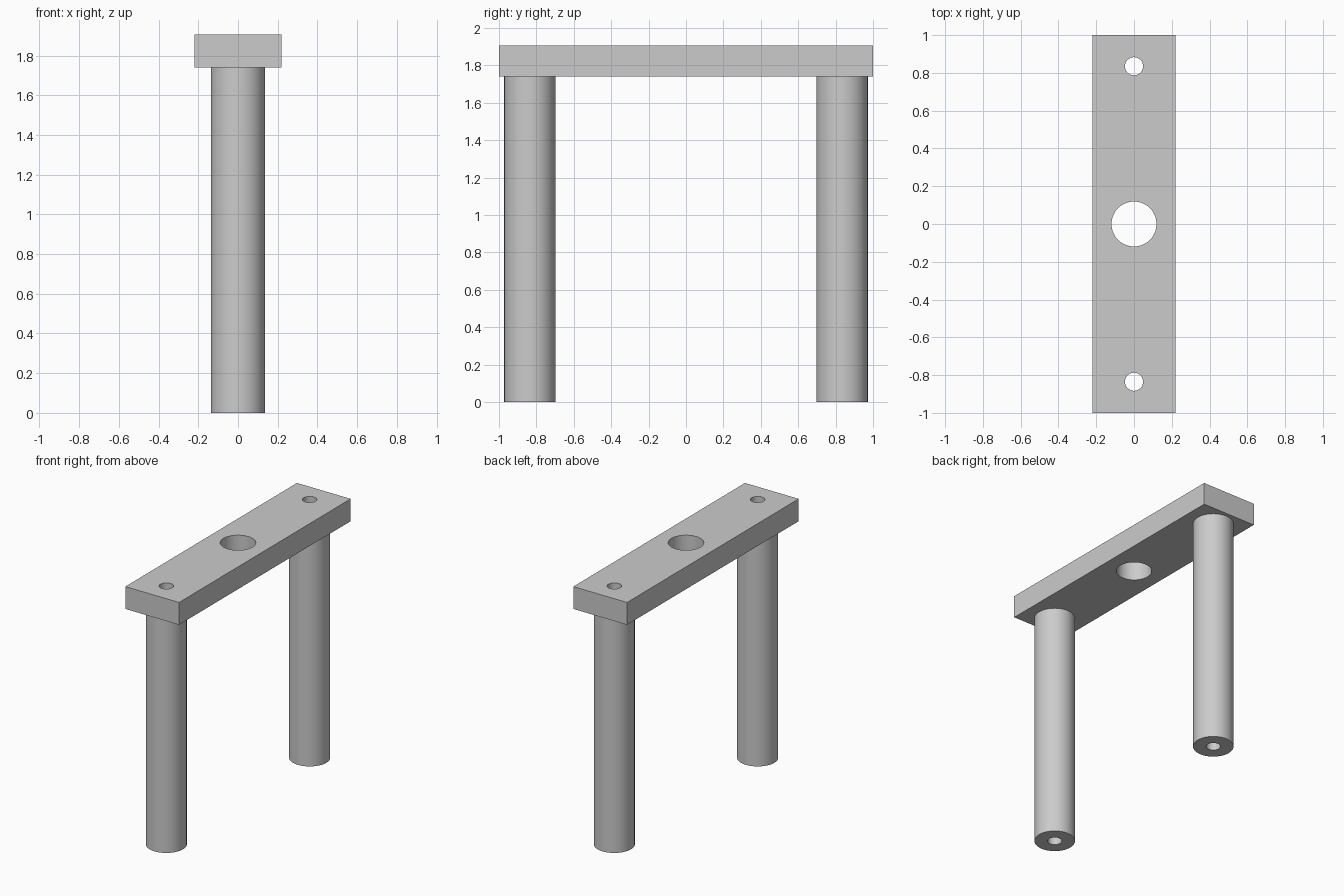
import bpy

cube = bpy.data.objects.get("Cube")
if cube:
    bpy.data.objects.remove(cube, do_unlink=True)

PLATE_BOTTOM, TOP = 1.74, 1.905
LEG_Y = 0.835

grey = bpy.data.materials.new("plain grey")
grey.use_nodes = True
grey.diffuse_color = (0.6, 0.6, 0.6, 1)
grey.node_tree.nodes["Principled BSDF"].inputs["Base Color"].default_value = (0.6, 0.6, 0.6, 1)


def cylinder(name, radius, y, bottom, top, sides=64):
    bpy.ops.mesh.primitive_cylinder_add(vertices=sides, radius=radius, depth=top - bottom,
                                        location=(0, y, (bottom + top) / 2))
    obj = bpy.context.object
    obj.name = name
    obj.data.materials.append(grey)
    return obj


def drill(obj, radius, y):
    """Cut a vertical through hole."""
    cutter = cylinder("hole_cutter", radius, y, -0.2, TOP + 0.2)
    cutter.hide_render = True
    mod = obj.modifiers.new("hole", "BOOLEAN")
    mod.operation = "DIFFERENCE"
    mod.solver = "EXACT"
    mod.object = cutter
    bpy.ops.object.select_all(action="DESELECT")
    bpy.context.view_layer.objects.active = obj
    obj.select_set(True)
    bpy.ops.object.modifier_apply(modifier=mod.name)
    bpy.data.objects.remove(cutter, do_unlink=True)


def smooth(obj):
    bpy.ops.object.select_all(action="DESELECT")
    bpy.context.view_layer.objects.active = obj
    obj.select_set(True)
    bpy.ops.object.shade_smooth_by_angle(angle=0.6)


# Top plate with a large centre hole and a bolt hole over each leg
bpy.ops.mesh.primitive_cube_add(size=1, location=(0, 0, (PLATE_BOTTOM + TOP) / 2))
plate = bpy.context.object
plate.name = "top_plate"
plate.scale = (0.438, 2, TOP - PLATE_BOTTOM)
bpy.ops.object.transform_apply(location=False, rotation=False, scale=True)
plate.data.materials.append(grey)
drill(plate, 0.119, 0)
for y in (-LEG_Y, LEG_Y):
    drill(plate, 0.048, y)
smooth(plate)

# Hollow round legs
for name, y in (("front_leg", -LEG_Y), ("back_leg", LEG_Y)):
    leg = cylinder(name, 0.137, y, 0, PLATE_BOTTOM)
    drill(leg, 0.048, y)
    smooth(leg)
